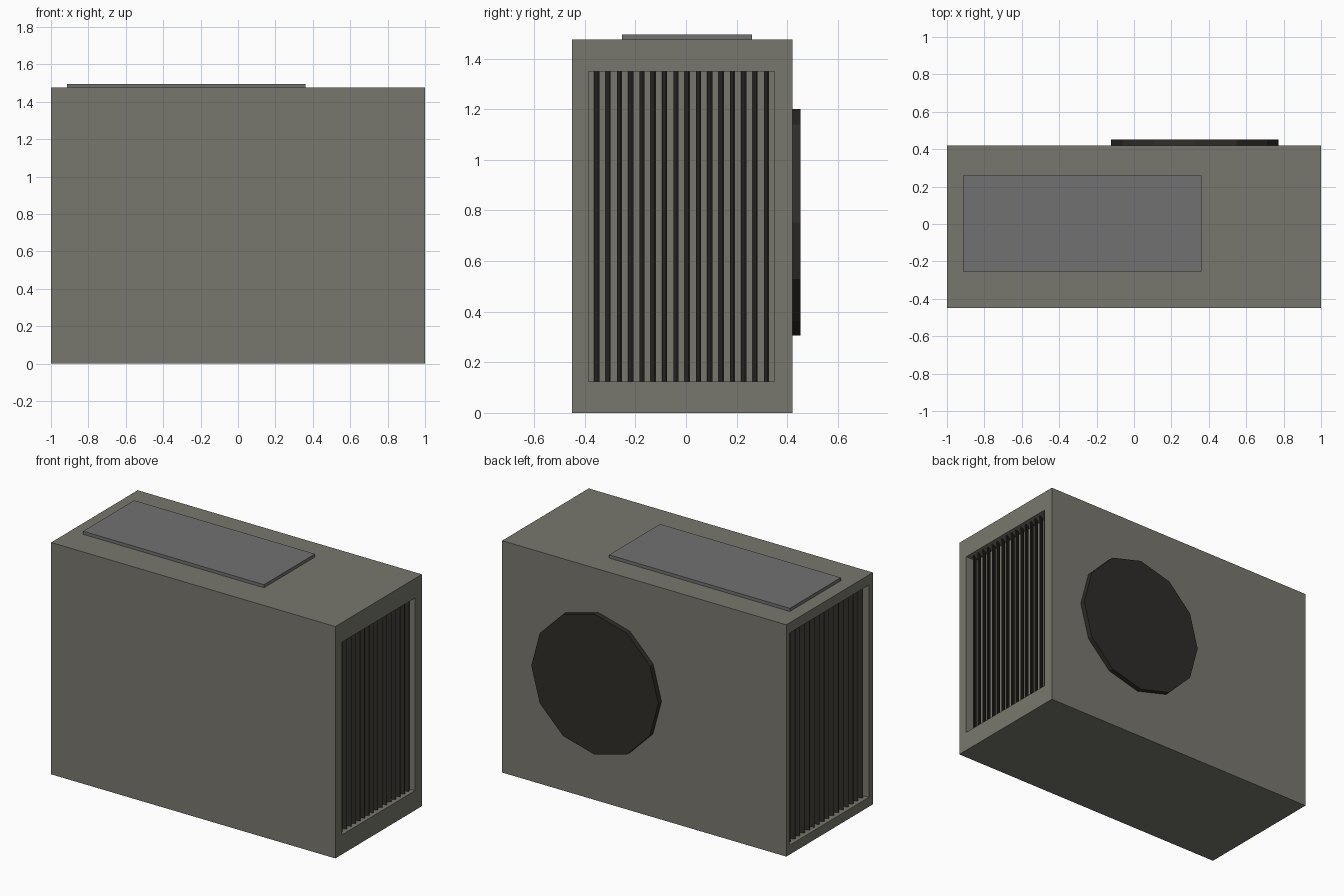
import bpy, bmesh, math
from mathutils import Matrix, Vector

if "Cube" in bpy.data.objects:
    bpy.data.objects.remove(bpy.data.objects["Cube"])


def material(name, rgb):
    m = bpy.data.materials.new(name)
    m.diffuse_color = (*rgb, 1)
    m.use_nodes = True
    m.node_tree.nodes["Principled BSDF"].inputs["Base Color"].default_value = m.diffuse_color
    return m


casing_mat = material("casing_olive_grey", (0.19, 0.187, 0.155))
dark_mat = material("dark_metal", (0.028, 0.026, 0.022))
plate_mat = material("plate_grey", (0.165, 0.165, 0.167))


def finish(bm, name, mat):
    bmesh.ops.recalc_face_normals(bm, faces=bm.faces)
    mesh = bpy.data.meshes.new(name)
    bm.to_mesh(mesh)
    bm.free()
    mesh.materials.append(mat)
    ob = bpy.data.objects.new(name, mesh)
    bpy.context.collection.objects.link(ob)
    return ob


def add_box(bm, lo, hi):
    lo, hi = Vector(lo), Vector(hi)
    mat = Matrix.Translation((lo + hi) / 2) @ Matrix.Diagonal((*(hi - lo), 1))
    return bmesh.ops.create_cube(bm, size=1, matrix=mat)["verts"]


# Vents: side sign, y range, z range of the opening
DEPTH = 0.075
vents = {"right": (1, -0.385, 0.35, 0.125, 1.35),
         "left": (-1, -0.41, 0.388, 0.06, 1.41)}

# Casing with a rectangular recess in each end
bm = bmesh.new()
add_box(bm, (-1, -0.45, 0), (1, 0.42, 1.475))
for sx, y0, y1, z0, z1 in vents.values():
    side = max(bm.faces, key=lambda f: f.calc_center_median().x * sx)
    bm.normal_update()
    bmesh.ops.inset_region(bm, faces=[side], thickness=0.05)
    for v in side.verts:
        v.co.y = y0 if v.co.y < 0 else y1
        v.co.z = z0 if v.co.z < 0.7 else z1
    pocket = bmesh.ops.extrude_discrete_faces(bm, faces=[side])["faces"][0]
    for v in pocket.verts:
        v.co.x -= sx * DEPTH
finish(bm, "casing", casing_mat)

# Upright tilted slats in both vents
for name, (sx, y0, y1, z0, z1) in vents.items():
    bm = bmesh.new()
    step = (y1 - y0) / 16.45
    mid, x = (y0 + y1) / 2, sx * 0.961
    for i in range(16):
        y = mid + sx * ((i - 7.5) * step + 0.0)
        verts = add_box(bm, (x - 0.018, y - 0.003, z0), (x + 0.018, y + 0.003, z1))
        bmesh.ops.rotate(bm, verts=verts, cent=(x, y, 0),
                         matrix=Matrix.Rotation(math.radians(25), 3, 'Z'))
    finish(bm, name + "_vent_slats", dark_mat)

# Twelve-sided fan cover on the back
bm = bmesh.new()
place = Matrix.Translation((0.325, 0.43, 0.753)) @ Matrix.Rotation(math.pi / 2, 4, 'X')
bmesh.ops.create_cone(bm, cap_ends=True, segments=12, radius1=0.447,
                      radius2=0.447, depth=0.045, matrix=place)
finish(bm, "fan_cover", dark_mat)

# Access plate on the top
bm = bmesh.new()
add_box(bm, (-0.913, -0.253, 1.47), (0.36, 0.26, 1.495))
finish(bm, "top_plate", plate_mat)
